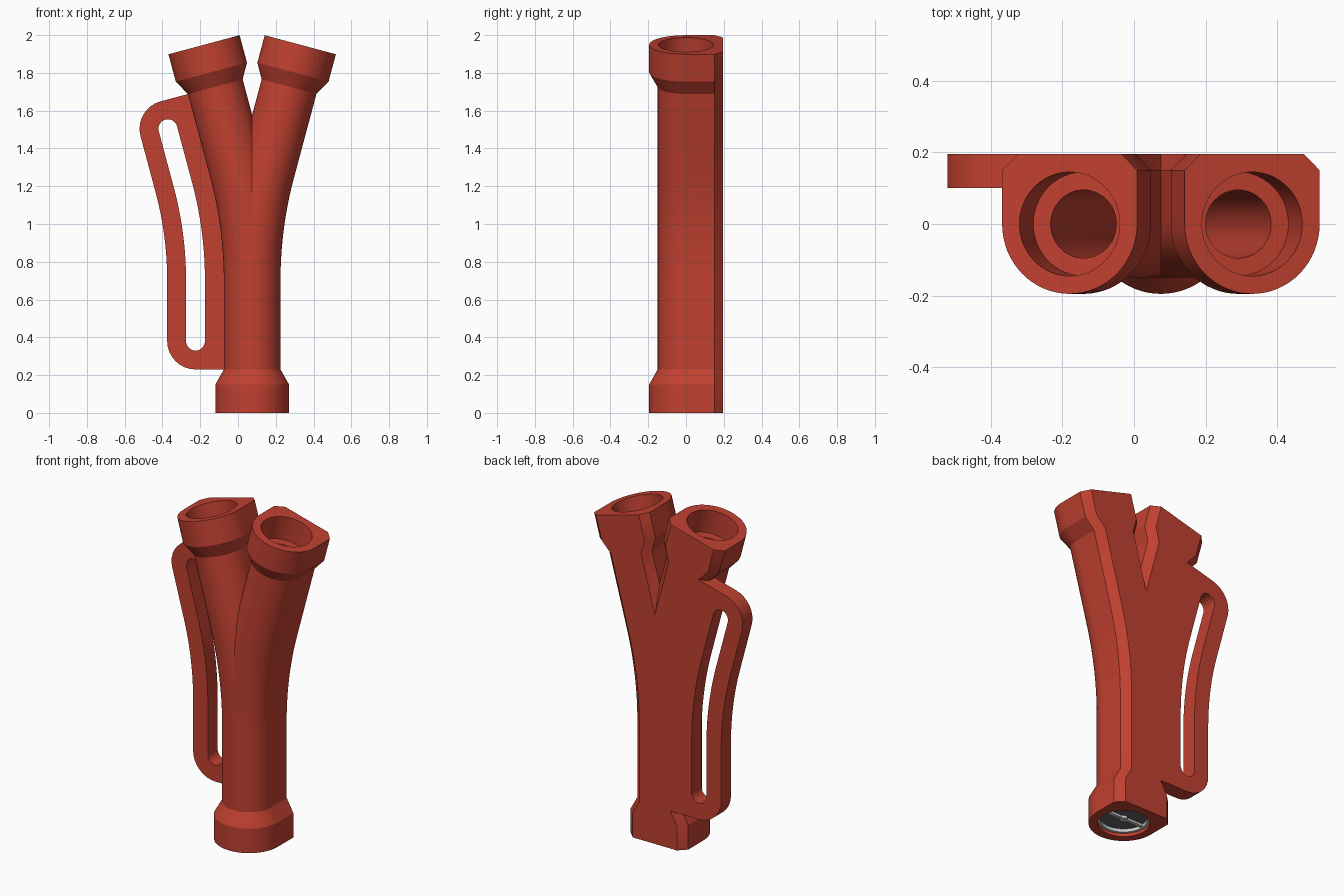
import bpy, bmesh, math

if "Cube" in bpy.data.objects:
    bpy.data.objects.remove(bpy.data.objects["Cube"])

AXIS = 0.075                 # x of the trunk and of the mirror plane
TILT = math.radians(15)
Z0, R = 0.70, 2.265          # start height and radius of the bend
N = 64                       # points around the tube
S1 = Z0 + R * TILT           # path length at the end of the bend
BX, BZ = AXIS - R * (1 - math.cos(TILT)), Z0 + R * math.sin(TILT)
L = S1 + (1.949 - BZ) / math.cos(TILT)


def material(name, rgb):
    m = bpy.data.materials.new(name)
    m.diffuse_color = (*rgb, 1)
    m.use_nodes = True
    m.node_tree.nodes["Principled BSDF"].inputs["Base Color"].default_value = m.diffuse_color
    return m


RED = material("brick_red", (0.53, 0.052, 0.03))
DARK = material("dark_grey", (0.12, 0.125, 0.13))
LIGHT = material("light_grey", (0.60, 0.60, 0.60))


def along(s, u, y):
    """Point at length s on the left path, u across it, y in depth."""
    t = min(max((s - Z0) / R, 0), TILT)
    x, z = AXIS - R * (1 - math.cos(t)), Z0 + R * math.sin(t)
    if s < Z0:
        z = s
    if s > S1:
        x -= (s - S1) * math.sin(TILT)
        z += (s - S1) * math.cos(TILT)
    return (x + u * math.cos(t), y, z + u * math.sin(t))


def finish(bm, name, mat, smooth=True):
    bmesh.ops.recalc_face_normals(bm, faces=bm.faces)
    me = bpy.data.meshes.new(name)
    bm.to_mesh(me)
    bm.free()
    ob = bpy.data.objects.new(name, me)
    bpy.context.collection.objects.link(ob)
    me.materials.append(mat)
    bpy.context.view_layer.objects.active = ob
    ob.select_set(True)
    if smooth:
        bpy.ops.object.shade_smooth_by_angle(angle=math.radians(25))
    ob.select_set(False)
    return ob


def skin(bm, rings):
    """Closed loft: each ring joins the next, the last joins the first."""
    rows = [[bm.verts.new(p) for p in ring] for ring in rings]
    for a, b in zip(rows, rows[1:] + rows[:1]):
        n = len(a)
        for i in range(n):
            j = (i + 1) % n
            bm.faces.new((a[i], a[j], b[j], b[i]))


def outer(r):
    """Round front, straight sides, chamfered flat back."""
    pts = [(r, 0.15 * i / 8) for i in range(9)]
    c = r - 0.045
    pts += [(c - 2 * c * i / 14, 0.195) for i in range(15)]
    pts += [(-r, 0.15 * (1 - i / 8)) for i in range(9)]
    for i in range(1, 32):
        a = math.pi + math.pi * i / 32
        pts.append((r * math.cos(a), r * math.sin(a)))
    return pts


def circle(r):
    return [(r * math.cos(2 * math.pi * i / N), r * math.sin(2 * math.pi * i / N))
            for i in range(N)]


# Forked tube: sweep the left arm, cut it on the centre plane, mirror it
bend = [Z0 + (S1 - Z0) * i / 16 for i in range(17)]
stations = [(0, 0.195), (0.15, 0.195), (0.23, 0.15)] + [(s, 0.15) for s in bend]
stations += [(L - 0.23, 0.15), (L - 0.15, 0.195), (L, 0.195)]
rings = [[along(s, *p) for p in outer(r)] for s, r in stations]
bore = [(L, 0.145), (L - 0.15, 0.145), (L - 0.15, 0.095)]
bore += [(s, 0.095) for s in reversed(bend)]
bore += [(0.15, 0.095), (0.15, 0.145), (0, 0.145)]
rings += [[along(s, *p) for p in circle(r)] for s, r in bore]
bm = bmesh.new()
skin(bm, rings)
bmesh.ops.bisect_plane(bm, geom=bm.verts[:] + bm.edges[:] + bm.faces[:], dist=1e-5,
                       plane_co=(AXIS, 0, 0), plane_no=(1, 0, 0), clear_outer=True)
half = bmesh.ops.duplicate(bm, geom=bm.verts[:] + bm.edges[:] + bm.faces[:])["geom"]
for v in half:
    if isinstance(v, bmesh.types.BMVert):
        v.co.x = 2 * AXIS - v.co.x
bmesh.ops.remove_doubles(bm, verts=bm.verts[:], dist=1e-4)
finish(bm, "forked_tube", RED)

# Side handle: slotted flat bar that follows the left arm
SLOT0, SLOT1, INNER = 0.38, L - 0.38, 0.105
sides = [SLOT0 + (SLOT1 - SLOT0) * i / 32 for i in range(1, 32)]
slot, rim = [], []


def handle_end(s, sign, order):
    for i in order:
        a = math.pi * i / 16
        slot.append((s + sign * 0.05 * math.sin(a), 0.30 + 0.05 * math.cos(a)))
        if i <= 8:
            rim.append((s + sign * 0.15 * math.sin(a), 0.30 + 0.15 * math.cos(a)))
        else:
            rim.append((s + sign * 0.15, 0.30 - (0.30 - INNER) * (i - 8) / 8))


for s in sides:
    slot.append((s, 0.35))
    rim.append((s, 0.45))
handle_end(SLOT1, 1, range(17))
for s in reversed(sides):
    slot.append((s, 0.25))
    rim.append((s, INNER))
handle_end(SLOT0, -1, range(16, -1, -1))
bm = bmesh.new()
skin(bm, [[along(s, -o, y) for s, o in loop]
          for loop, y in ((rim, 0.10), (rim, 0.195), (slot, 0.195), (slot, 0.10))])
finish(bm, "side_handle", RED)


# Valve in the bottom socket: flap disc, frame ring, crossbar and hub
def disc(name, r, z0, z1, mat):
    bm = bmesh.new()
    bmesh.ops.create_cone(bm, cap_ends=True, segments=48, radius1=r, radius2=r,
                          depth=z1 - z0)
    bmesh.ops.translate(bm, verts=bm.verts, vec=(AXIS, 0, (z0 + z1) / 2))
    finish(bm, name, mat)


disc("valve_flap", 0.140, 0.040, 0.055, DARK)
disc("valve_hub", 0.022, 0.022, 0.042, LIGHT)
bm = bmesh.new()
skin(bm, [[(AXIS + x, y, z) for x, y in circle(r)]
          for r, z in ((0.145, 0.02), (0.145, 0.06), (0.13, 0.06), (0.13, 0.02))])
finish(bm, "valve_frame", LIGHT)
bm = bmesh.new()
bmesh.ops.create_cube(bm, size=1)
for v in bm.verts:
    v.co = (AXIS + v.co.x * 0.27, v.co.y * 0.02, 0.034 + v.co.z * 0.016)
finish(bm, "valve_crossbar", LIGHT, smooth=False)
